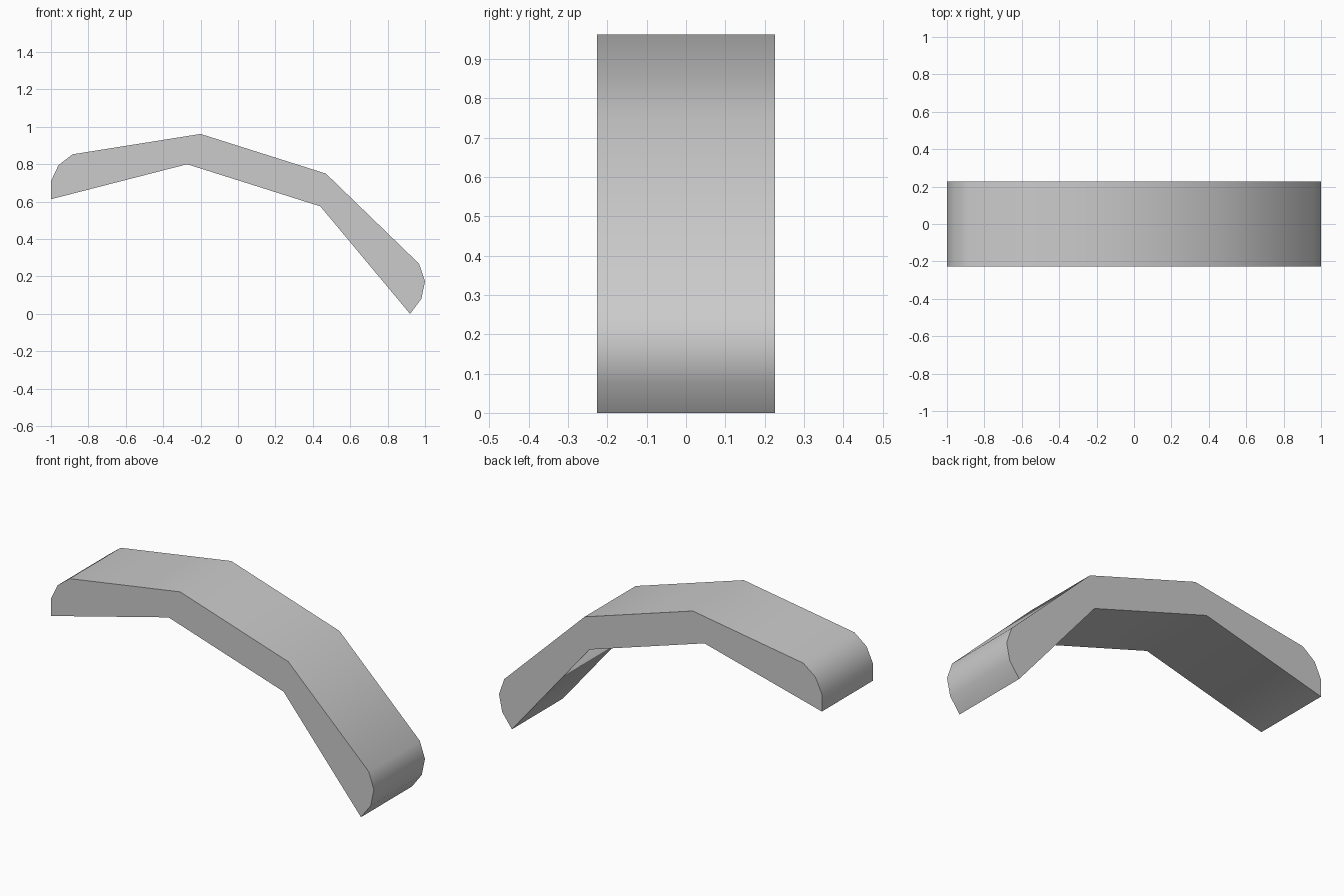
import bpy
import bmesh
from math import radians

cube = bpy.data.objects.get("Cube")
if cube:
    bpy.data.objects.remove(cube, do_unlink=True)

HALF_DEPTH = 0.226

# Side profile of the bent band: outer edge left to right, then inner edge back
outer = [(-1, 0.613), (-1, 0.71), (-0.96, 0.795), (-0.885, 0.853), (-0.2, 0.962),
         (0.47, 0.75), (0.968, 0.268), (1, 0.175), (0.98, 0.08), (0.92, 0)]
inner = [(0.44, 0.575), (-0.272, 0.80)]

gray = bpy.data.materials.new("plain gray")
gray.use_nodes = True
color = (0.6, 0.6, 0.6, 1)
gray.diffuse_color = color
gray.node_tree.nodes["Principled BSDF"].inputs["Base Color"].default_value = color

# Extrude the profile through the depth
bm = bmesh.new()
front = bm.faces.new([bm.verts.new((x, -HALF_DEPTH, z)) for x, z in outer + inner])
grown = bmesh.ops.extrude_face_region(bm, geom=[front], use_keep_orig=True)
back_verts = [g for g in grown["geom"] if isinstance(g, bmesh.types.BMVert)]
bmesh.ops.translate(bm, verts=back_verts, vec=(0, 2 * HALF_DEPTH, 0))
bmesh.ops.recalc_face_normals(bm, faces=bm.faces)

mesh = bpy.data.meshes.new("bent_band")
bm.to_mesh(mesh)
bm.free()
mesh.materials.append(gray)
band = bpy.data.objects.new("bent_band", mesh)
bpy.context.collection.objects.link(band)

# Smooth along the band, crisp at the flat sides and end lips
bpy.ops.object.select_all(action="DESELECT")
band.select_set(True)
bpy.context.view_layer.objects.active = band
bpy.ops.object.shade_smooth_by_angle(angle=radians(50))
